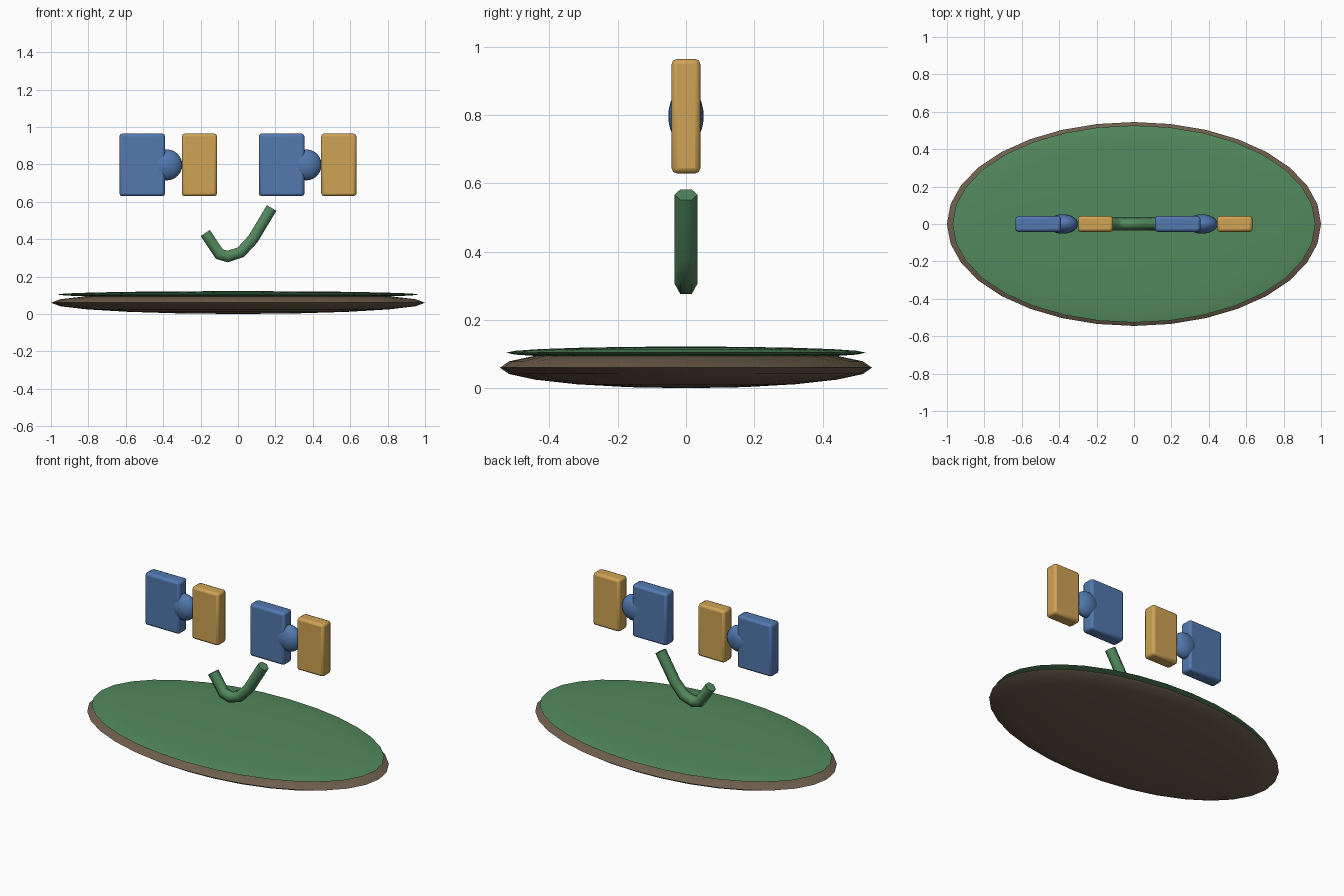
import bpy, bmesh, math
from mathutils import Vector

if "Cube" in bpy.data.objects:
    bpy.data.objects.remove(bpy.data.objects["Cube"])


def material(name, rgb):
    m = bpy.data.materials.new(name)
    m.diffuse_color = (*rgb, 1)
    m.use_nodes = True
    m.node_tree.nodes["Principled BSDF"].inputs["Base Color"].default_value = m.diffuse_color
    return m


BROWN = material("brown", (0.16, 0.115, 0.075))
GREEN = material("green", (0.085, 0.25, 0.11))
BLUE = material("blue", (0.085, 0.19, 0.43))
GOLD = material("gold", (0.62, 0.37, 0.09))


def finish(obj, name, mat, angle=40):
    obj.name = name
    obj.data.materials.append(mat)
    bpy.ops.object.select_all(action='DESELECT')
    obj.select_set(True)
    bpy.context.view_layer.objects.active = obj
    bpy.ops.object.shade_smooth_by_angle(angle=math.radians(angle))
    return obj


def ellipsoid(name, loc, radii, mat, segments, rings):
    bpy.ops.mesh.primitive_uv_sphere_add(segments=segments, ring_count=rings, location=loc)
    obj = bpy.context.object
    obj.scale = radii
    bpy.ops.object.transform_apply(location=False, rotation=False, scale=True)
    return finish(obj, name, mat)


def block(name, x0, x1, mat):
    bpy.ops.mesh.primitive_cube_add(size=1, location=((x0 + x1) / 2, 0, 0.797))
    obj = bpy.context.object
    obj.scale = (x1 - x0, 0.084, 0.335)
    bpy.ops.object.transform_apply(location=False, rotation=False, scale=True)
    bev = obj.modifiers.new("rounded_edges", 'BEVEL')
    bev.width = 0.015
    bev.segments = 2
    return finish(obj, name, mat)


def tube(name, path, radius, mat, sides=6):
    pts = [Vector((x, 0, z)) for x, z in path]
    bm = bmesh.new()
    rings = []
    for i, p in enumerate(pts):
        a = (p - pts[i - 1]).normalized() if i else None
        b = (pts[i + 1] - p).normalized() if i < len(pts) - 1 else None
        t = ((a or b) + (b or a)).normalized()
        n = Vector((-t.z, 0, t.x)) / t.dot(a or b)
        ring = []
        for k in range(sides):
            ang = 2 * math.pi * k / sides
            ring.append(bm.verts.new(p + radius * (math.cos(ang) * Vector((0, 1, 0)) + math.sin(ang) * n)))
        rings.append(ring)
    for r, s in zip(rings, rings[1:]):
        for k in range(sides):
            j = (k + 1) % sides
            bm.faces.new((r[k], r[j], s[j], s[k]))
    bm.faces.new(rings[0])
    bm.faces.new(rings[-1])
    bmesh.ops.recalc_face_normals(bm, faces=bm.faces)
    mesh = bpy.data.meshes.new(name)
    bm.to_mesh(mesh)
    bm.free()
    obj = bpy.data.objects.new(name, mesh)
    bpy.context.collection.objects.link(obj)
    return finish(obj, name, mat, 65)


# oval base and its green top
ellipsoid("base", (0, 0, 0.06), (1, 0.545, 0.06), BROWN, 32, 10)
ellipsoid("base_top", (0, 0, 0.104), (0.97, 0.527, 0.018), GREEN, 32, 10)

# two pairs of floating pieces: blue block with round tab, gold block
for side, dx in (("left", 0), ("right", 0.745)):
    block(f"{side}_blue_block", -0.634 + dx, -0.39 + dx, BLUE)
    ellipsoid(f"{side}_tab", (-0.381 + dx, 0, 0.797), (0.083, 0.052, 0.083), BLUE, 24, 12)
    block(f"{side}_gold_block", -0.30 + dx, -0.112 + dx, GOLD)

# bent check-shaped tube
tube("check_tube", [(-0.175, 0.433), (-0.1, 0.32), (-0.055, 0.307), (0.015, 0.33),
                    (0.08, 0.40), (0.18, 0.567)], 0.034, GREEN)
